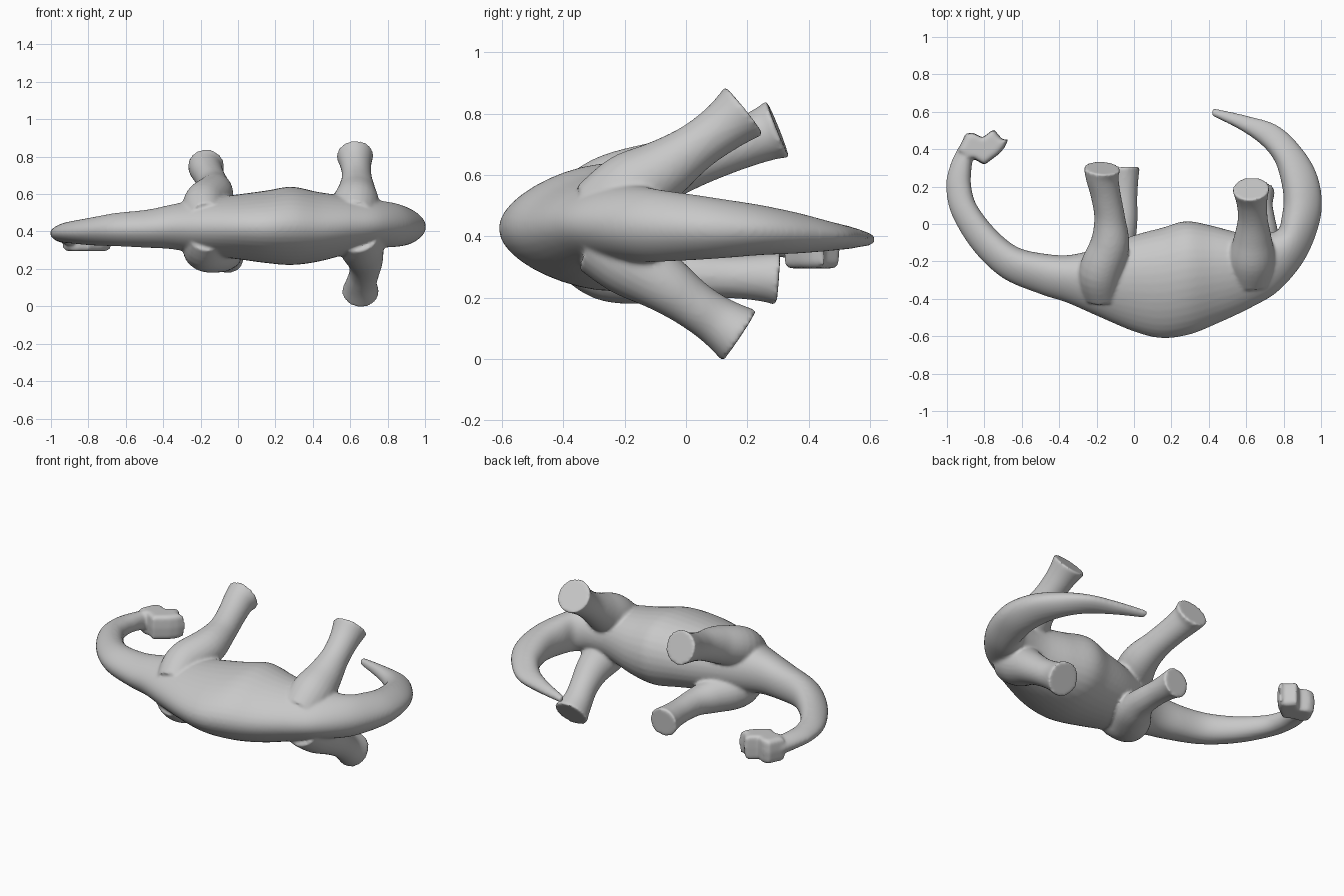
import bpy, bmesh, math
from mathutils import Vector

bm = bmesh.new()


def spline(rows, steps):
    """Catmull-Rom interpolation of rows of numbers."""
    out = []
    for i in range(len(rows) - 1):
        p0, p1 = rows[max(i - 1, 0)], rows[i]
        p2, p3 = rows[i + 1], rows[min(i + 2, len(rows) - 1)]
        for s in range(steps):
            t = s / steps
            out.append([0.5 * (2 * b + (c - a) * t + (2 * a - 5 * b + 4 * c - d) * t * t
                               + (3 * b - a - 3 * c + d) * t ** 3)
                        for a, b, c, d in zip(p0, p1, p2, p3)])
    out.append(list(rows[-1]))
    return out


def skin(rings):
    """Closed tube through rings of points."""
    loops = [[bm.verts.new(p) for p in r] for r in rings]
    n = len(loops[0])
    for a, b in zip(loops, loops[1:]):
        for i in range(n):
            j = (i + 1) % n
            bm.faces.new((a[i], a[j], b[j], b[i]))
    bm.faces.new(loops[0][::-1])
    bm.faces.new(loops[-1])


def leg(path):
    """Round limb through x, y, z, radius."""
    rows = spline(path, 5)
    rings = []
    for i, r in enumerate(rows):
        d = Vector(rows[min(i + 1, len(rows) - 1)][:3]) - Vector(rows[max(i - 1, 0)][:3])
        d.normalize()
        u = (Vector((1, 0, 0)) - d * d.x).normalized()
        v = d.cross(u)
        rings.append([Vector(r[:3]) + r[3] * (u * math.cos(k * math.tau / 24)
                                              + v * math.sin(k * math.tau / 24)) for k in range(24)])
    skin(rings)


# Neck, trunk and tail: back x, y, belly x, y, centre z, half width
BODY = [
    (-.94, .41, -.86, .36, .375, .055), (-.985, .31, -.87, .28, .385, .05),
    (-1.005, .2, -.87, .2, .39, .05), (-.975, .05, -.84, .10, .395, .057),
    (-.86, -.14, -.74, -.03, .40, .072), (-.70, -.29, -.62, -.125, .41, .087),
    (-.50, -.375, -.47, -.16, .415, .10), (-.36, -.42, -.34, -.165, .425, .118),
    (-.20, -.49, -.20, -.13, .425, .145), (0, -.575, 0, -.06, .425, .17),
    (.15, -.61, .15, -.02, .425, .19), (.30, -.59, .28, .015, .43, .205),
    (.45, -.53, .42, -.01, .425, .182), (.62, -.45, .58, -.05, .435, .15),
    (.77, -.36, .70, -.05, .44, .127), (.90, -.21, .77, -.03, .435, .117),
    (.975, -.05, .79, .04, .43, .107), (1.005, .10, .80, .13, .425, .095),
    (.98, .26, .785, .235, .42, .08), (.90, .40, .75, .34, .41, .065),
    (.77, .525, .68, .425, .40, .047), (.60, .58, .565, .505, .395, .035),
    (.42, .62, .415, .58, .39, .02)]
rings = []
for ox, oy, ix, iy, zc, hz in spline(BODY, 6):
    c = Vector(((ox + ix) / 2, (oy + iy) / 2, zc))
    h = Vector(((ix - ox) / 2, (iy - oy) / 2, 0))
    ring = []
    for k in range(36):
        a = k * math.tau / 36
        w = hz * math.sin(a) * (1 + 0.2 * math.cos(a))   # narrower along the spine
        ring.append(c + h * math.cos(a) + Vector((0, 0, w)))
    rings.append(ring)
skin(rings)

# Legs
leg([(-.17, -.38, .47, .10), (-.18, -.26, .545, .115), (-.13, -.11, .60, .105),
     (-.13, .03, .645, .083), (-.15, .15, .69, .08), (-.17, .25, .73, .088), (-.17, .30, .75, .10)])
leg([(-.17, -.38, .38, .10), (-.18, -.26, .305, .115), (-.10, -.12, .28, .10),
     (-.06, .0, .272, .078), (-.052, .14, .268, .07), (-.053, .25, .265, .078), (-.055, .30, .262, .088)])
leg([(.62, -.28, .47, .12), (.63, -.18, .55, .125), (.635, -.07, .62, .10),
     (.635, .03, .69, .08), (.63, .12, .755, .083), (.625, .19, .81, .10)])
leg([(.64, -.28, .39, .12), (.66, -.18, .32, .12), (.68, -.07, .245, .095),
     (.675, .02, .18, .08), (.66, .10, .125, .082), (.655, .175, .075, .10)])

# Head: side outline, thickened across
HEAD = [(-.945, .39), (-.90, .485), (-.86, .488), (-.81, .462), (-.75, .508), (-.70, .45),
        (-.67, .455), (-.69, .41), (-.72, .375), (-.80, .315), (-.86, .35), (-.90, .35)]
layers = []
for z, s in ((.295, .8), (.31, .95), (.37, 1.0), (.425, .95), (.44, .8)):
    layers.append([Vector((-.81 + (x + .81) * s, .41 + (y - .41) * s, z)) for x, y in HEAD])
skin(layers)

bmesh.ops.recalc_face_normals(bm, faces=bm.faces)
mesh = bpy.data.meshes.new("dinosaur")
bm.to_mesh(mesh)
bm.free()
obj = bpy.data.objects.new("dinosaur", mesh)
bpy.context.scene.collection.objects.link(obj)

# Plain grey clay
mat = bpy.data.materials.new("grey")
mat.diffuse_color = (0.58, 0.58, 0.58, 1)
mesh.materials.append(mat)

# Fuse the parts into one soft skin
rm = obj.modifiers.new("fuse", 'REMESH')
rm.mode = 'VOXEL'
rm.voxel_size = 0.009
rm.use_smooth_shade = True
sm = obj.modifiers.new("soften", 'SMOOTH')
sm.factor = 0.5
sm.iterations = 8
